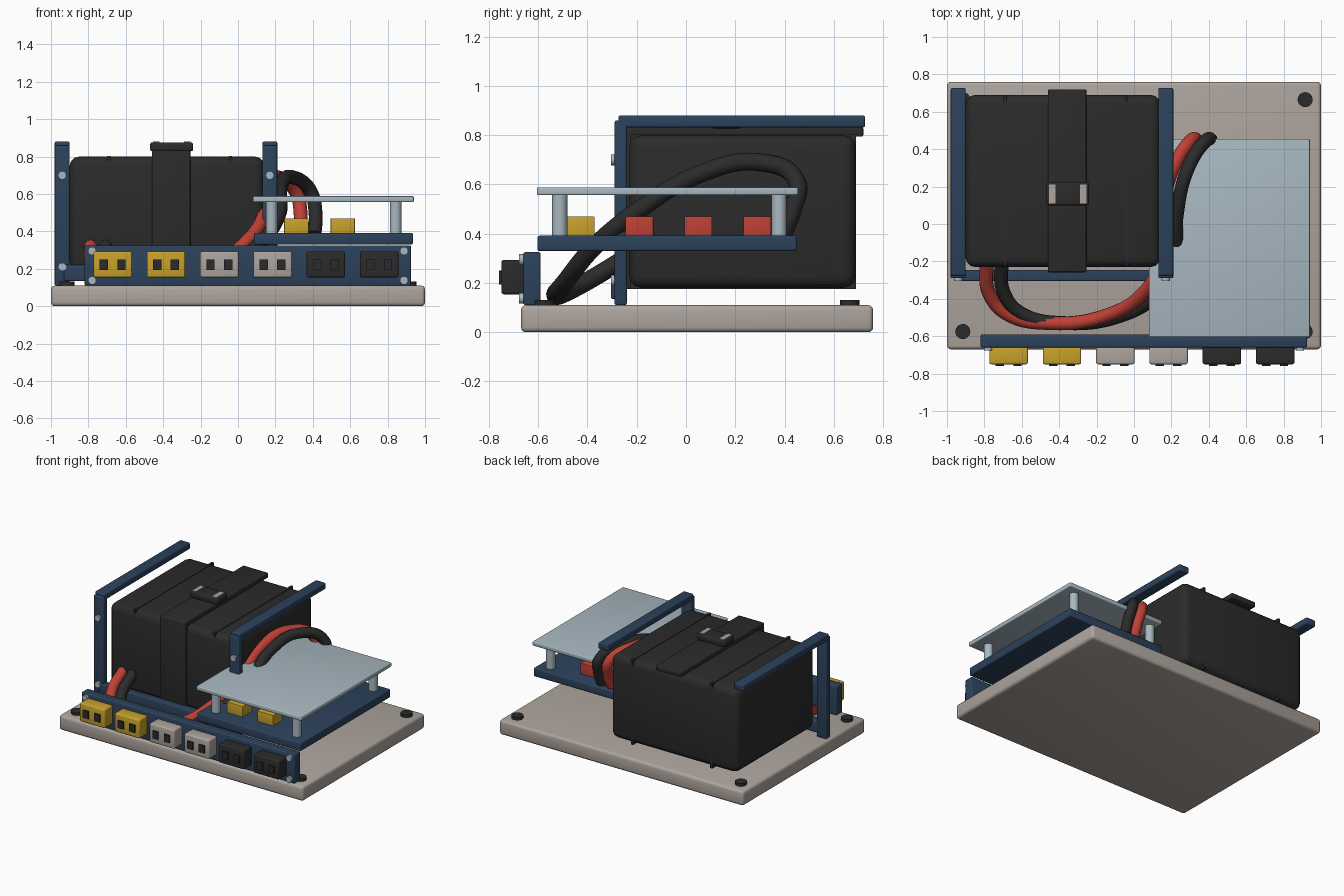
import bpy
import math
from mathutils import Vector

cube = bpy.data.objects.get("Cube")
if cube:
    bpy.data.objects.remove(cube, do_unlink=True)


def material(name, r, g, b):
    m = bpy.data.materials.new(name)
    m.use_nodes = True
    m.diffuse_color = (r, g, b, 1)
    bsdf = m.node_tree.nodes["Principled BSDF"]
    bsdf.inputs["Base Color"].default_value = (r, g, b, 1)
    bsdf.inputs["Roughness"].default_value = 0.6
    return m


NAVY = material("navy paint", 0.025, 0.054, 0.105)
STONE = material("warm grey", 0.42, 0.375, 0.34)
BLACK = material("black plastic", 0.024, 0.024, 0.025)
YELLOW = material("yellow plastic", 0.58, 0.36, 0.025)
RED = material("red plastic", 0.52, 0.052, 0.036)
PALE = material("pale blue grey", 0.39, 0.48, 0.53)


def finish(obj, name, mat, bevel):
    obj.name = name
    obj.data.materials.append(mat)
    if bevel:
        mod = obj.modifiers.new("rounded edges", 'BEVEL')
        mod.width = bevel
        mod.segments = 3
        mod.limit_method = 'ANGLE'
        bpy.ops.object.modifier_apply(modifier=mod.name)
    bpy.ops.object.shade_smooth_by_angle(angle=math.radians(35))
    return obj


def box(name, mat, x, y, z, bevel=0.008):
    """Box from its (low, high) range on each axis."""
    bpy.ops.mesh.primitive_cube_add(size=1)
    obj = bpy.context.object
    for v in obj.data.vertices:
        v.co = Vector([r[0] if c < 0 else r[1] for c, r in zip(v.co, (x, y, z))])
    return finish(obj, name, mat, bevel)


def span(centre, size):
    return (centre - size / 2, centre + size / 2)


def rod(name, mat, centre, radius, depth, along_y=False, bevel=0.0):
    turn = (math.pi / 2, 0, 0) if along_y else (0, 0, 0)
    bpy.ops.mesh.primitive_cylinder_add(vertices=24, radius=radius, depth=depth,
                                        location=centre, rotation=turn)
    return finish(bpy.context.object, name, mat, bevel)


def cable(name, mat, points, shift):
    curve = bpy.data.curves.new(name, 'CURVE')
    curve.dimensions = '3D'
    curve.bevel_depth = 0.037
    curve.bevel_resolution = 4
    curve.use_fill_caps = True
    spline = curve.splines.new('BEZIER')
    spline.bezier_points.add(len(points) - 1)
    for bp, p in zip(spline.bezier_points, points):
        bp.co = Vector(p) + Vector((shift, 0, 0))
        bp.handle_left_type = bp.handle_right_type = 'AUTO'
    curve.materials.append(mat)
    bpy.context.collection.objects.link(bpy.data.objects.new(name, curve))


# Base plate with a round pad near each corner
box("base_plate", STONE, (-1, 1), (-0.67, 0.76), (0, 0.11), 0.02)
for x in (-0.915, 0.915):
    for y in (-0.575, 0.665):
        rod("base_pad", BLACK, (x, y, 0.117), 0.04, 0.028)

# Battery with thin ribs showing at its rounded edges
box("battery", BLACK, (-0.9, 0.14), (-0.23, 0.69), (0.18, 0.8), 0.05)
for x in (-0.69, -0.04):
    box("battery_rib", BLACK, span(x, 0.018), (-0.225, 0.69), (0.175, 0.804), 0)

# Strap and buckle
STRAP_X = (-0.46, -0.255)
box("strap_top", BLACK, STRAP_X, (-0.255, 0.72), (0.795, 0.832), 0.006)
box("strap_front", BLACK, STRAP_X, (-0.258, -0.22), (0.175, 0.83), 0.006)
box("buckle", BLACK, (-0.47, -0.24), (0.1, 0.225), (0.828, 0.876), 0.012)
for x in (-0.438, -0.272):
    box("buckle_clip", STONE, span(x, 0.035), (0.11, 0.21), (0.86, 0.88), 0)

# Holding frame
for x in (-0.94, 0.17):
    box("frame_post", NAVY, span(x, 0.08), (-0.29, -0.24), (0.11, 0.86))
    box("frame_top_bar", NAVY, span(x, 0.08), (-0.275, 0.727), (0.832, 0.88))
    for z in (0.21, 0.7):
        rod("frame_bolt", PALE, (x, -0.292, z), 0.022, 0.026, True)
box("frame_cross_bar", NAVY, (-0.93, 0.17), (-0.305, -0.245), (0.135, 0.222))

# Front socket panel
box("front_panel", NAVY, (-0.82, 0.925), (-0.66, -0.59), (0.11, 0.325))
for x in (-0.78, 0.888):
    for z in (0.138, 0.295):
        rod("panel_bolt", PALE, (x, -0.665, z), 0.022, 0.025, True)
for i, mat in enumerate((YELLOW, YELLOW, STONE, STONE, BLACK, BLACK)):
    x = -0.67 + i * 0.285
    box("socket", mat, span(x, 0.205), (-0.75, -0.65), (0.154, 0.293), 0.01)
    for side in (-1, 1):
        box("socket_contact", BLACK, span(x + side * 0.047, 0.045),
            (-0.76, -0.745), (0.194, 0.25), 0)

# Circuit board with its components
box("circuit_board", NAVY, (0.085, 0.935), (-0.603, 0.45), (0.33, 0.392))
for x in (0.312, 0.56):
    for row in range(4):
        box("component", YELLOW if row == 0 else RED, span(x, 0.13),
            span(-0.428 + row * 0.239, 0.113), (0.385, 0.47), 0.004)

# Cover plate on stand-offs
for x in (0.18, 0.843):
    for y in (-0.513, 0.378):
        rod("standoff", PALE, (x, y, 0.475), 0.031, 0.18)
box("cover_plate", PALE, (0.08, 0.94), (-0.605, 0.455), (0.557, 0.588), 0.006)

# Cable pair from the battery to the board
PATH = [(-0.79, -0.2, 0.33), (-0.775, -0.37, 0.225), (-0.68, -0.48, 0.165),
        (-0.45, -0.53, 0.15), (-0.15, -0.49, 0.205), (0.06, -0.36, 0.36),
        (0.14, -0.2, 0.49), (0.15, 0.05, 0.64), (0.21, 0.3, 0.69),
        (0.31, 0.45, 0.61), (0.335, 0.43, 0.49), (0.33, 0.39, 0.39)]
cable("red_cable", RED, PATH, 0)
cable("black_cable", BLACK, PATH, 0.08)
